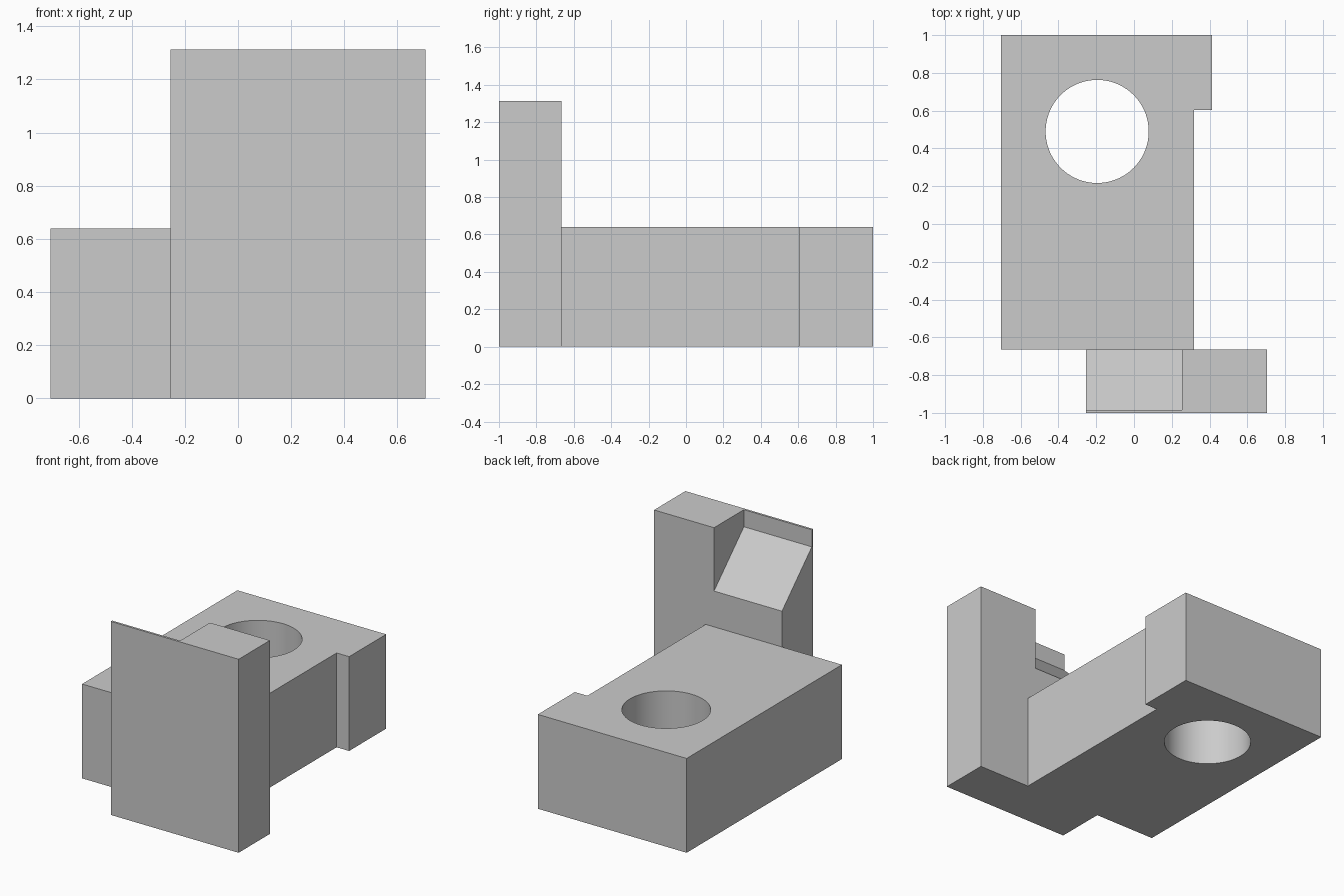
import bpy
import bmesh
from math import radians
from mathutils import Vector

if "Cube" in bpy.data.objects:
    bpy.data.objects.remove(bpy.data.objects["Cube"], do_unlink=True)

# Single plain grey
grey = bpy.data.materials.new("plain grey")
grey.use_nodes = True
colour = (0.6, 0.6, 0.6, 1)
grey.diffuse_color = colour
grey.node_tree.nodes["Principled BSDF"].inputs["Base Color"].default_value = colour


def prism(name, profile, offset):
    """Extrude a closed profile of 3D points along an offset vector."""
    bm = bmesh.new()
    face = bm.faces.new([bm.verts.new(p) for p in profile])
    extruded = bmesh.ops.extrude_face_region(bm, geom=[face])["geom"]
    bmesh.ops.translate(bm, vec=Vector(offset),
                        verts=[g for g in extruded if isinstance(g, bmesh.types.BMVert)])
    bmesh.ops.recalc_face_normals(bm, faces=bm.faces)
    mesh = bpy.data.meshes.new(name)
    bm.to_mesh(mesh)
    bm.free()
    mesh.materials.append(grey)
    obj = bpy.data.objects.new(name, mesh)
    bpy.context.collection.objects.link(obj)
    return obj


def combine(target, tool, operation):
    """Apply a boolean and remove the tool object."""
    tool.hide_render = True
    mod = target.modifiers.new(operation.lower(), "BOOLEAN")
    mod.operation, mod.solver, mod.object = operation, "EXACT", tool
    bpy.context.view_layer.objects.active = target
    bpy.ops.object.modifier_apply(modifier=mod.name)
    bpy.data.objects.remove(tool, do_unlink=True)


# Stepped base block, running slightly into the upright plate
base_outline = [(-0.705, -0.665), (-0.255, -0.665), (-0.255, -0.8), (0.318, -0.8),
                (0.318, 0.603), (0.412, 0.603), (0.412, 1), (-0.705, 1)]
body = prism("bracket_body", [(x, y, 0) for x, y in base_outline], (0, 0, 0.64))

# Upright front plate
front, rear, top = -1, -0.665, 1.313
plate = prism("upright_plate", [(-0.255, front, 0), (0.705, front, 0),
                                (0.705, rear, 0), (-0.255, rear, 0)], (0, 0, top))

# Sloped notch behind a thin front lip
notch_profile = [(-0.985, 1.4), (-0.985, 1.197), (rear, 0.883), (-0.6, 0.883), (-0.6, 1.4)]
notch = prism("notch_cutter", [(-0.4, y, z) for y, z in notch_profile], (0.655, 0, 0))
combine(plate, notch, "DIFFERENCE")
combine(body, plate, "UNION")

# Round through hole
bpy.ops.mesh.primitive_cylinder_add(vertices=72, radius=0.273, depth=2,
                                    location=(-0.195, 0.49, 0.3))
hole = bpy.context.object
hole.name = "hole_cutter"
hole.data.materials.append(grey)
combine(body, hole, "DIFFERENCE")

# Smooth the hole wall, keep every corner sharp
bpy.ops.object.select_all(action="DESELECT")
body.select_set(True)
bpy.context.view_layer.objects.active = body
bpy.ops.object.shade_smooth_by_angle(angle=radians(30))
